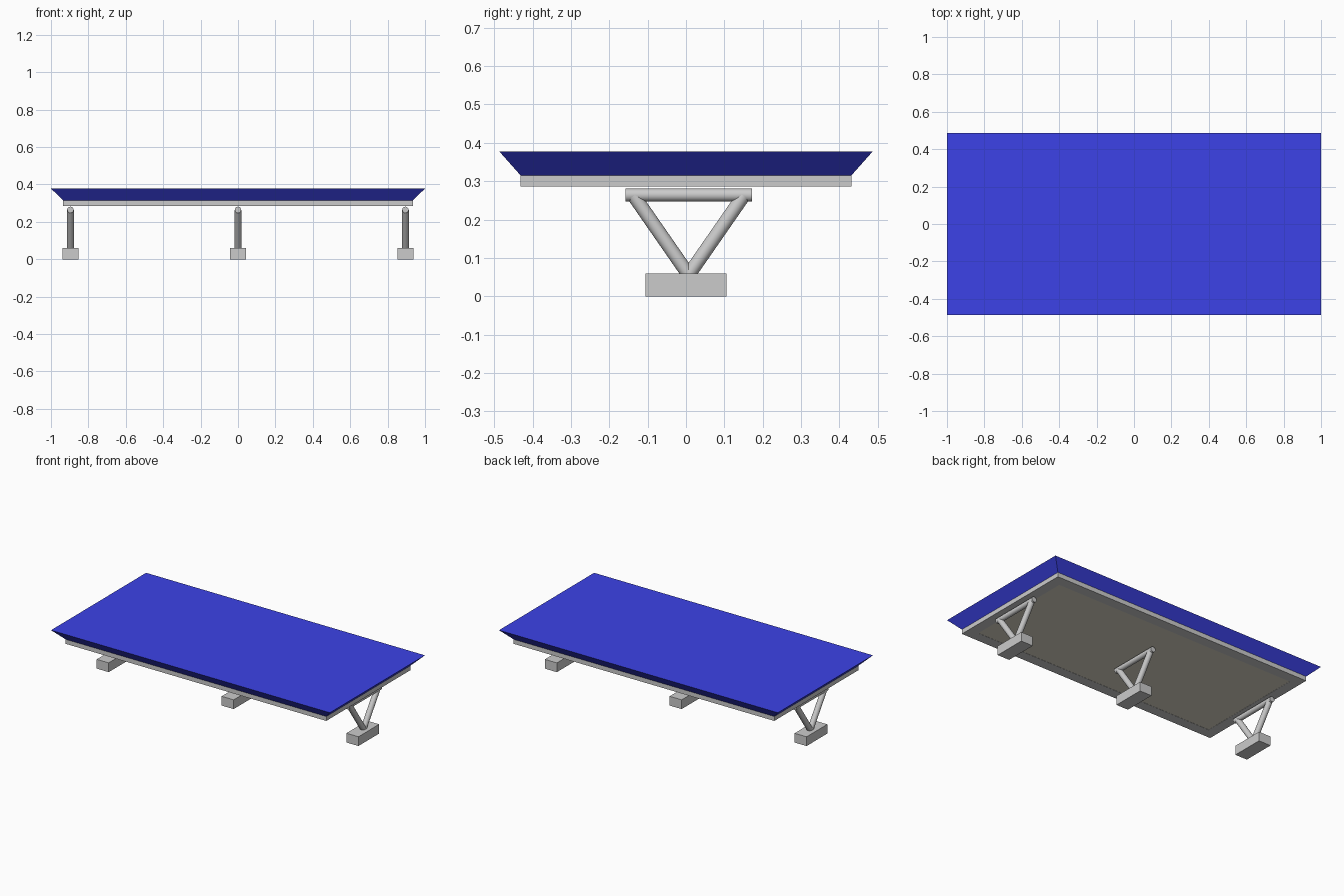
import bpy, bmesh
from mathutils import Vector

if "Cube" in bpy.data.objects:
    bpy.data.objects.remove(bpy.data.objects["Cube"])


def material(name, rgb):
    m = bpy.data.materials.new(name)
    m.diffuse_color = (*rgb, 1)
    m.use_nodes = True
    m.node_tree.nodes["Principled BSDF"].inputs["Base Color"].default_value = m.diffuse_color
    return m


def loft(name, rings, mat=None):
    """Rectangular rings (half x, half y, z) joined in order and capped."""
    bm = bmesh.new()
    loops = [[bm.verts.new((sx * hx, sy * hy, z))
              for sx, sy in ((-1, -1), (1, -1), (1, 1), (-1, 1))]
             for hx, hy, z in rings]
    for a, b in zip(loops, loops[1:]):
        for i in range(4):
            j = (i + 1) % 4
            bm.faces.new((a[i], a[j], b[j], b[i]))
    bm.faces.new(loops[0][::-1])
    bm.faces.new(loops[-1])
    bmesh.ops.recalc_face_normals(bm, faces=bm.faces)
    me = bpy.data.meshes.new(name)
    bm.to_mesh(me)
    bm.free()
    ob = bpy.data.objects.new(name, me)
    bpy.context.collection.objects.link(ob)
    if mat:
        me.materials.append(mat)
    return ob


def tube(name, p, q, r):
    p, q = Vector(p), Vector(q)
    bpy.ops.mesh.primitive_cylinder_add(vertices=24, radius=r, depth=(q - p).length,
                                        location=(p + q) / 2)
    ob = bpy.context.object
    ob.name = name
    ob.rotation_euler = (q - p).to_track_quat('Z', 'Y').to_euler()
    bpy.ops.object.shade_smooth_by_angle()


# flared blue panel
loft("panel", [(0.935, 0.431, 0.315), (1.0, 0.487, 0.378)],
     material("panel_blue", (0.045, 0.055, 0.8)))

# grey frame around a nearly flush backing sheet
loft("frame", [(0.935, 0.431, 0.315), (0.935, 0.431, 0.286),
               (0.868, 0.364, 0.286), (0.868, 0.364, 0.289)])
loft("backing_sheet", [(0.868, 0.364, 0.287), (0.868, 0.364, 0.295)],
     material("backing_grey", (0.72, 0.69, 0.58)))

# three V-shaped stands on block feet
yc = 0.007
for n, x in (("left", -0.896), ("middle", 0.0), ("right", 0.895)):
    foot = loft(n + "_foot", [(0.043, 0.106, 0.0), (0.043, 0.106, 0.06)])
    foot.location.x = x
    tube(n + "_crossbar", (x, yc - 0.165, 0.264), (x, yc + 0.165, 0.264), 0.017)
    for side, s in (("front", -1), ("back", 1)):
        tube(f"{n}_{side}_strut", (x, yc, 0.056), (x, yc + s * 0.143, 0.262), 0.018)
